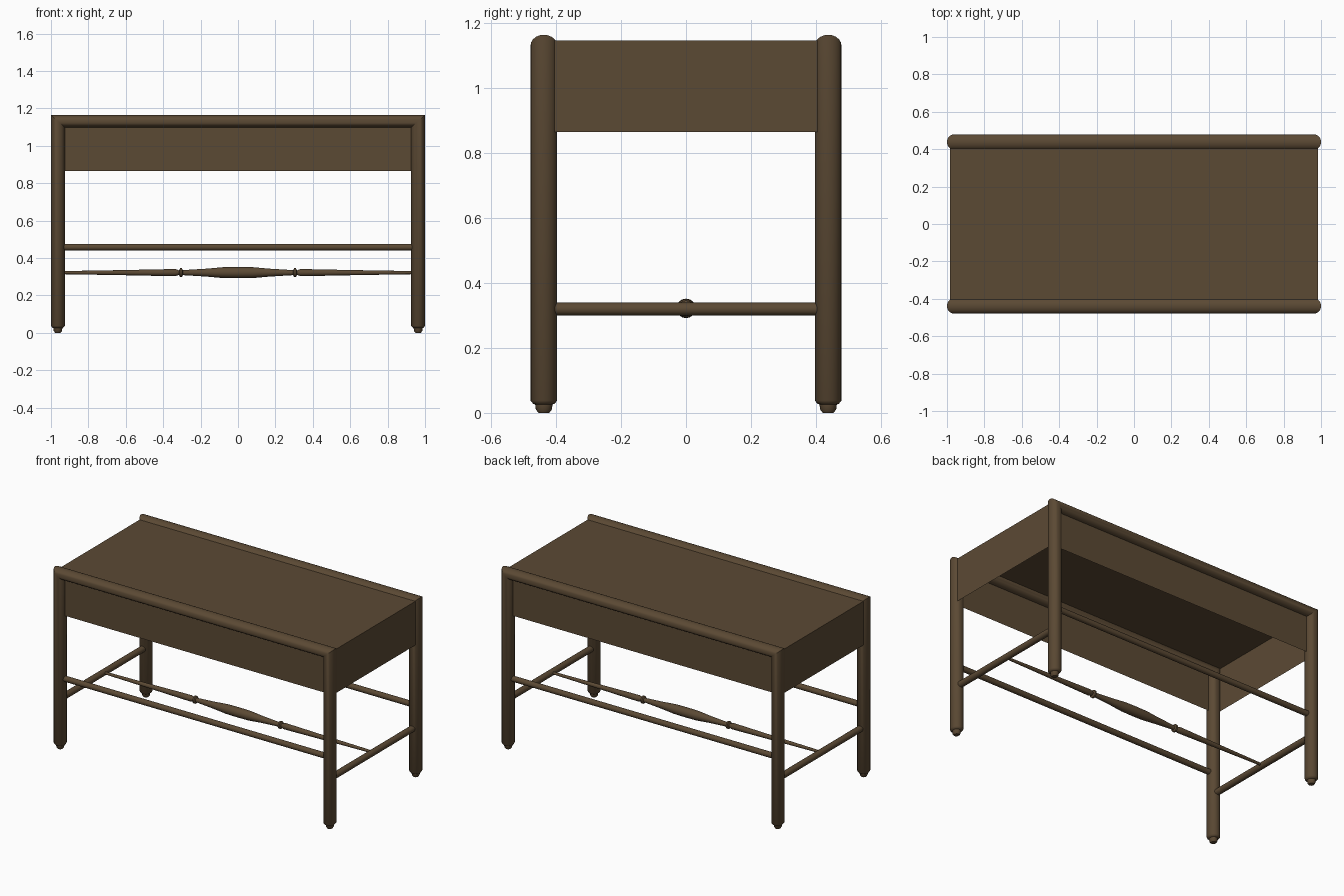
import bpy, bmesh
from math import sin, cos, tau, radians

if "Cube" in bpy.data.objects:
    bpy.data.objects.remove(bpy.data.objects["Cube"])

wood = bpy.data.materials.new("dark brown wood")
wood.use_nodes = True
colour = (0.105, 0.067, 0.034, 1)
wood.diffuse_color = colour
wood.node_tree.nodes["Principled BSDF"].inputs["Base Color"].default_value = colour

LEG_X, LEG_Y, TOP_Z = 0.963, 0.438, 1.132


def finish(name, bm):
    bmesh.ops.recalc_face_normals(bm, faces=bm.faces)
    mesh = bpy.data.meshes.new(name)
    bm.to_mesh(mesh)
    bm.free()
    mesh.materials.append(wood)
    obj = bpy.data.objects.new(name, mesh)
    bpy.context.collection.objects.link(obj)
    bpy.context.view_layer.objects.active = obj
    for other in bpy.context.selected_objects:
        other.select_set(False)
    obj.select_set(True)
    bpy.ops.object.shade_smooth_by_angle(angle=radians(40))
    return obj


def loft(name, rings):
    """Skin a list of point rings and cap both ends."""
    bm = bmesh.new()
    loops = [[bm.verts.new(p) for p in ring] for ring in rings]
    n = len(loops[0])
    for a, b in zip(loops, loops[1:]):
        for i in range(n):
            j = (i + 1) % n
            bm.faces.new((a[i], a[j], b[j], b[i]))
    bm.faces.new(loops[0])
    bm.faces.new(loops[-1])
    return finish(name, bm)


def circle(n):
    return [(cos(tau * i / n), sin(tau * i / n)) for i in range(n)]


def turned(name, profile, axis, centre, n=16):
    """Rod along x or y from (position, radius) pairs."""
    cx, cy, cz = centre
    if axis == "x":
        rings = [[(cx + t, cy + r * c, cz + r * s) for c, s in circle(n)] for t, r in profile]
    else:
        rings = [[(cx + r * c, cy + t, cz + r * s) for c, s in circle(n)] for t, r in profile]
    return loft(name, rings)


# Leg and rail frames: one mitred sweep up, across and down
FOOT = [(0, 0.4), (0.01, 0.6), (0.026, 0.65), (0.028, 0.8), (0.038, 1)]


def leg_ring(side, y, z, k):
    return [(side * (LEG_X + 0.037 * k * c), y + 0.041 * k * s, z) for c, s in circle(20)]


def corner_ring(side, y):
    return [(side * (LEG_X + 0.037 * c), y + 0.041 * s, TOP_Z + 0.033 * c) for c, s in circle(20)]


for name, y in (("front", -LEG_Y), ("back", LEG_Y)):
    rings = [leg_ring(-1, y, z, k) for z, k in FOOT]
    rings += [corner_ring(-1, y), corner_ring(1, y)]
    rings += [leg_ring(1, y, z, k) for z, k in reversed(FOOT)]
    loft(name + "_leg_frame", rings)
    # Long stretcher
    turned(name + "_stretcher", [(-LEG_X, 0.018), (LEG_X, 0.018)], "x", (0, y, 0.458))

# Side stretchers
for name, x in (("right", -LEG_X), ("left", LEG_X)):
    turned(name + "_stretcher", [(-LEG_Y, 0.02), (LEG_Y, 0.02)], "y", (x, 0, 0.32))

# Turned middle stretcher, mirrored about its centre
half = [(0, 0.03), (0.08, 0.029), (0.17, 0.021), (0.285, 0.014), (0.295, 0.014),
        (0.3, 0.024), (0.31, 0.024), (0.315, 0.012), (0.335, 0.019), (0.4, 0.018),
        (0.65, 0.013), (LEG_X, 0.008)]
profile = [(-t, r) for t, r in reversed(half[1:])] + half
turned("turned_stretcher", profile, "x", (0, 0, 0.322))

# Seat panel with hanging aprons, open underneath
bm = bmesh.new()
bmesh.ops.create_cube(bm, size=1)
for v in bm.verts:
    v.co.x *= 1.97
    v.co.y *= 0.88
    v.co.z = 1.148 if v.co.z > 0 else 0.865
bottom = [f for f in bm.faces if all(v.co.z < 1 for v in f.verts)]
bmesh.ops.delete(bm, geom=bottom, context="FACES_ONLY")
seat = finish("seat_and_aprons", bm)
